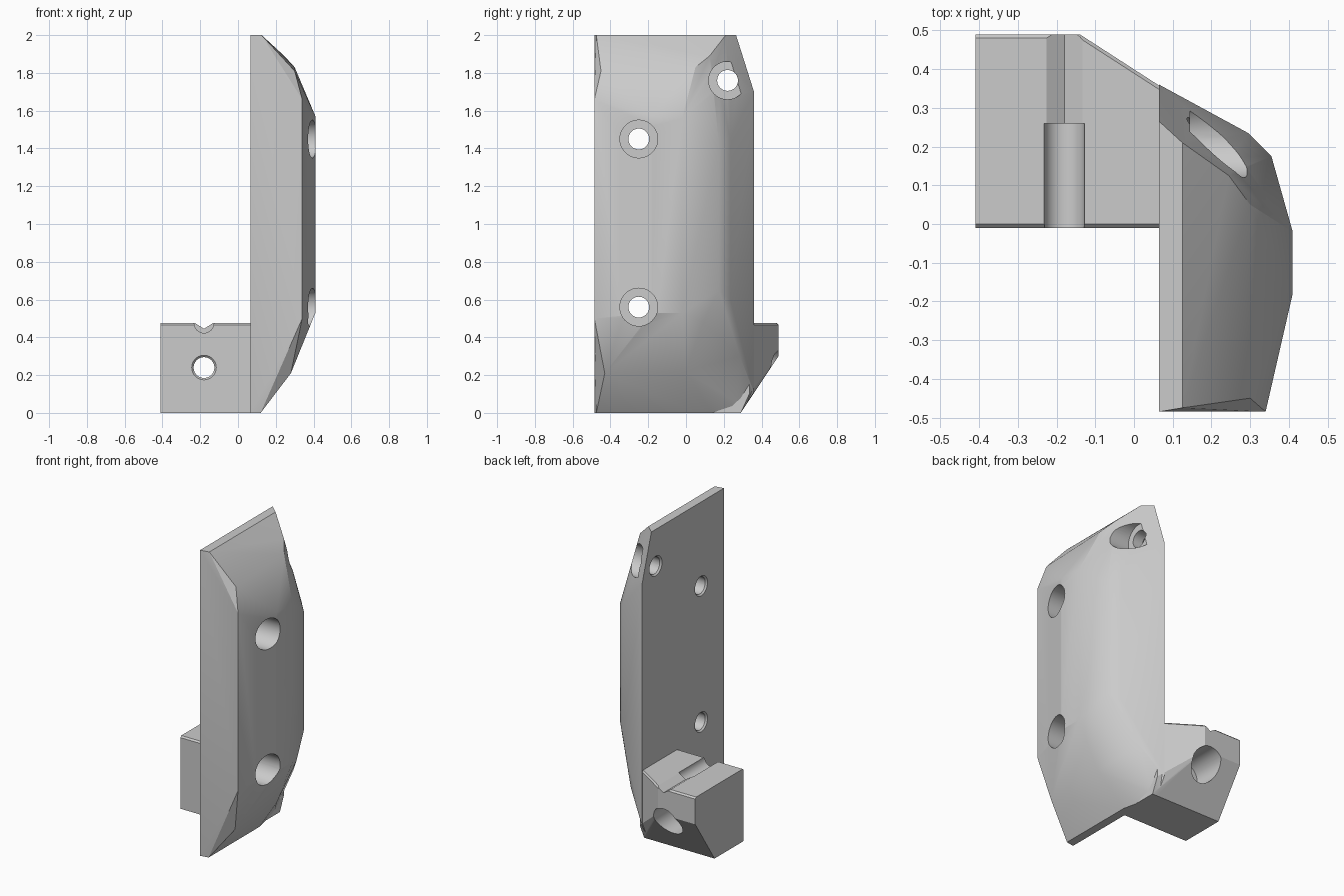
import bpy, bmesh, math
from mathutils import Matrix, Vector

cube = bpy.data.objects.get("Cube")
if cube:
    bpy.data.objects.remove(cube, do_unlink=True)

grey = bpy.data.materials.new("plain grey")
grey.use_nodes = True
tone = (0.6, 0.6, 0.6, 1)
grey.diffuse_color = tone
grey.node_tree.nodes["Principled BSDF"].inputs["Base Color"].default_value = tone


def finish(bm, name):
    bmesh.ops.recalc_face_normals(bm, faces=bm.faces)
    mesh = bpy.data.meshes.new(name)
    bm.to_mesh(mesh)
    bm.free()
    mesh.materials.append(grey)
    ob = bpy.data.objects.new(name, mesh)
    bpy.context.collection.objects.link(ob)
    return ob


def hull(name, points):
    bm = bmesh.new()
    for p in points:
        bm.verts.new(p)
    res = bmesh.ops.convex_hull(bm, input=bm.verts[:])
    loose = [v for v in bm.verts if not v.link_faces]
    bmesh.ops.delete(bm, geom=loose, context='VERTS')
    bmesh.ops.dissolve_limit(bm, angle_limit=math.radians(1),
                             verts=bm.verts[:], edges=bm.edges[:])
    return finish(bm, name)


def drill(name, start, end, r1, r2=None):
    """Round cutter between two points."""
    a, b = Vector(start), Vector(end)
    bm = bmesh.new()
    turn = (b - a).to_track_quat('Z', 'Y').to_matrix().to_4x4()
    bmesh.ops.create_cone(bm, cap_ends=True, segments=40, radius1=r1,
                          radius2=r1 if r2 is None else r2, depth=(b - a).length,
                          matrix=Matrix.Translation((a + b) / 2) @ turn)
    return finish(bm, name)


def combine(target, tool, operation):
    mod = target.modifiers.new("join", 'BOOLEAN')
    mod.operation = operation
    mod.object = tool
    mod.solver = 'EXACT'
    bpy.context.view_layer.objects.active = target
    bpy.ops.object.modifier_apply(modifier=mod.name)
    bpy.data.objects.remove(tool, do_unlink=True)


# Faceted upright shell
body = hull("bracket_body", [
    # flat inner face
    (.065, -.485, 0), (.065, .29, 0), (.065, .36, .11),
    (.065, .36, 1.7), (.065, .265, 2), (.065, -.485, 2),
    # bottom and top rims
    (.12, -.475, 0), (.12, .05, 0), (.125, -.475, 2), (.125, .21, 2),
    # front edge and mid slopes
    (.34, -.485, .5), (.34, -.485, 1.66),
    (.28, -.43, .21), (.28, 0, .22), (.3, -.45, 1.81), (.3, .05, 1.83),
    (.245, .125, 1.89),
    # outermost side
    (.41, -.18, .53), (.41, -.02, .53), (.41, -.18, 1.57), (.41, -.02, 1.56),
    # rear facets
    (.355, .175, .65), (.355, .175, 1.42), (.36, .09, .48),
    (.295, .235, .6), (.295, .235, 1.45), (.2, .285, .3),
])

# Foot block with a chamfered corner and a slanted underside
foot = hull("foot_block", [
    (-.41, -.01, 0), (.1, -.01, 0), (.1, .29, 0), (-.41, .29, 0),
    (-.41, .49, .3), (-.14, .49, .3), (.1, .335, .1),
    (-.41, .49, .465), (-.14, .49, .465), (.1, .335, .465),
    (-.41, .48, .475), (-.14, .48, .475), (.1, .325, .475),
    (-.41, -.01, .465), (.1, -.01, .465), (-.41, 0, .475), (.1, 0, .475),
])
combine(body, foot, 'UNION')

# Recessed screw holes through the upright
for y, z, floor in ((-.25, 1.45, .17), (-.25, .56, .17), (.22, 1.76, .145)):
    for cutter in (drill("screw_hole", (0, y, z), (.6, y, z), .055),
                   drill("screw_recess", (floor, y, z), (.6, y, z), .1),
                   drill("hole_bevel", (.055, y, z), (.075, y, z), .075, .055)):
        combine(body, cutter, 'DIFFERENCE')

# Recessed screw hole through the foot
x, z = -.18, .24
for cutter in (drill("foot_hole", (x, -.2, z), (x, .7, z), .055),
               drill("foot_recess", (x, .25, z), (x, .7, z), .1),
               drill("foot_bevel", (x, -.02, z), (x, 0, z), .075, .055)):
    combine(body, cutter, 'DIFFERENCE')

# Shallow V channel and round groove on top of the foot
channel = hull("v_channel", [(x + dx, y, z) for y in (-.1, .6)
                             for dx, z in ((-.07, .49), (.07, .49), (0, .445))])
combine(body, channel, 'DIFFERENCE')
combine(body, drill("round_groove", (x, -.1, .475), (x, .26, .475), .052), 'DIFFERENCE')

# Soft shading across the gentle facets
bpy.ops.object.select_all(action='DESELECT')
body.select_set(True)
bpy.context.view_layer.objects.active = body
bpy.ops.object.shade_smooth_by_angle(angle=math.radians(22))
